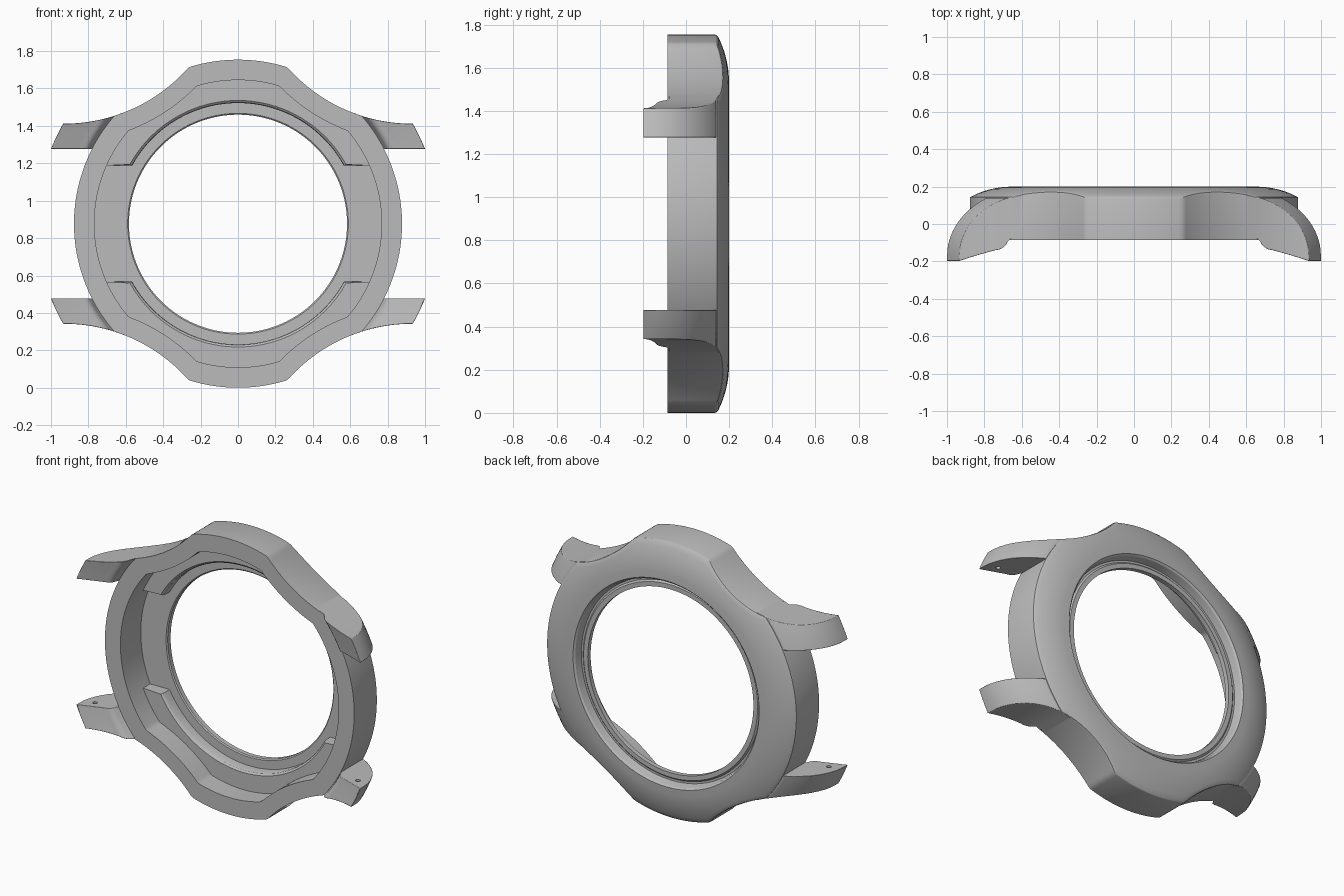
import bpy, bmesh
from math import sin, cos, asin, acos, atan2, sqrt, pi, hypot

if "Cube" in bpy.data.objects:
    bpy.data.objects.remove(bpy.data.objects["Cube"])

MID = 0.877           # height of the case centre, also its radius
FRONT = -0.085        # plane of the open front rim
FLOOR = 0.12          # cavity floor
CX, CZ = 0.93, 1.421  # centre of the concave flank scoops
SCOOP = 0.886

metal = bpy.data.materials.new("brushed_grey")
metal.use_nodes = True
metal.diffuse_color = (0.5, 0.5, 0.5, 1)
metal.node_tree.nodes["Principled BSDF"].inputs["Base Color"].default_value = (0.5, 0.5, 0.5, 1)


def scooped_radius(a, limit, scoop):
    """Circle of the given radius with four concave scoops taken out."""
    d = abs(cos(a)) * CX + abs(sin(a)) * CZ
    disc = d * d - (CX**2 + CZ**2 - scoop**2)
    return min(limit, d - sqrt(disc)) if disc > 0 else limit


def dome(r):
    """Depth of the domed back at a radius."""
    return -0.17 + 0.37 * sqrt(max(0, 1 - (max(0, r - 0.65) / 0.427) ** 2))


def polar(r, a, y):
    return (r * cos(a), y, r * sin(a))


def loft(name, sections, closed):
    """Skin a row of equal point loops."""
    bm = bmesh.new()
    rows = [[bm.verts.new(p) for p in s] for s in sections]
    n = len(rows[0])
    pairs = list(zip(rows, rows[1:]))
    if closed:
        pairs.append((rows[-1], rows[0]))
    else:
        bm.faces.new(rows[0])
        bm.faces.new(rows[-1])
    for p, q in pairs:
        for i in range(n):
            j = (i + 1) % n
            bm.faces.new((p[i], p[j], q[j], q[i]))
    bmesh.ops.recalc_face_normals(bm, faces=bm.faces)
    mesh = bpy.data.meshes.new(name)
    bm.to_mesh(mesh)
    bm.free()
    mesh.materials.append(metal)
    ob = bpy.data.objects.new(name, mesh)
    ob.location.z = MID
    bpy.context.collection.objects.link(ob)
    bpy.ops.object.select_all(action='DESELECT')
    ob.select_set(True)
    bpy.context.view_layer.objects.active = ob
    bpy.ops.object.shade_smooth_by_angle(angle=0.5)
    return ob


def mirror(ob, x, z):
    m = ob.modifiers.new("mirror", 'MIRROR')
    m.use_axis = (x, False, z)
    m.use_mirror_merge = False


# Case ring: bezel step, domed back, scooped wall, front rim and cavity
def case_section(a):
    outer = scooped_radius(a, MID, SCOOP)
    inner = scooped_radius(a, 0.768, SCOOP + 0.1)
    soft = 0.012 if abs(sin(a)) > 0.66 else 0.001
    pts = [(0.583, FLOOR + 0.006), (0.583, 0.155), (0.612, 0.155), (0.622, 0.145),
           (0.635, 0.145), (0.645, 0.19), (0.655, 0.2)]
    last = outer - soft
    pts += [(0.7 + (last - 0.7) * i / 8, dome(0.7 + (last - 0.7) * i / 8)) for i in range(9)]
    pts += [(outer - soft * 0.25, dome(outer) - soft * 0.15), (outer, dome(outer) - soft),
            (outer, FRONT), (inner, FRONT), (inner, FLOOR), (0.59, FLOOR)]
    return [polar(r, a, y) for r, y in pts]


STEPS = 360
loft("case_ring", [case_section(2 * pi * i / STEPS) for i in range(STEPS)], True)


# Raised crescent ledges inside the cavity, cut off level at the ends
def ledge_section(t):
    r0, r1, level = 0.645, 0.775, 0.31
    a0, a1 = asin(level / r0), asin(level / r1)
    a, b = a0 + (pi - 2 * a0) * t, a1 + (pi - 2 * a1) * t
    wall = scooped_radius(b, 0.768, SCOOP + 0.1) + 0.008
    return [polar(r0, a, FLOOR + 0.01), polar(r0, a, 0.07), polar(r0 + 0.004, a, 0.058),
            polar(r0 + 0.014, a, 0.05), polar(wall, b, 0.05), polar(wall, b, FLOOR + 0.01)]


ledge = loft("cavity_ledge", [ledge_section(i / 140) for i in range(141)], False)
mirror(ledge, False, True)


# Strap lugs: flat inner side, scooped outer side, dome carried on to the tip
def underside(r):
    if r < 0.885:
        return FRONT + 0.006
    if r < 0.925:
        t = (r - 0.885) / 0.04
        return FRONT - 0.055 * sqrt(1 - (1 - t) ** 2)
    return -0.14 - 0.058 * (r - 0.925) / 0.152


def lug_section(r, rows=5):
    lo = asin(0.4 / r)
    hi = atan2(CZ, CX) - acos((r * r + CX**2 + CZ**2 - SCOOP**2) / (2 * r * hypot(CX, CZ)))
    angles = [lo + (hi - lo) * i / rows for i in range(rows + 1)]
    top = dome(r) - (0.004 if r < MID else 0)
    return ([polar(r, a, top) for a in angles]
            + [polar(r, a, underside(r)) for a in reversed(angles)])


radii = [0.85, 0.876, 0.886, 0.89, 0.897, 0.91, 0.925]
radii += [0.925 + 0.152 * sin(pi / 2 * i / 10) for i in range(1, 11)]
lug = loft("strap_lug", [lug_section(r) for r in radii], False)
bevel = lug.modifiers.new("soft_edges", 'BEVEL')
bevel.width = 0.008
bevel.segments = 2
bevel.limit_method = 'ANGLE'
bevel.angle_limit = 0.8

# Strap pin hole in each lug
bpy.ops.mesh.primitive_cylinder_add(vertices=20, radius=0.014, depth=0.1,
                                    location=(0.925, -0.115, MID + 0.4))
cutter = bpy.context.object
cutter.name = "pin_hole_cutter"
cutter.data.materials.append(metal)
cutter.display_type = 'WIRE'
cutter.hide_render = True
hole = lug.modifiers.new("pin_hole", 'BOOLEAN')
hole.operation = 'DIFFERENCE'
hole.solver = 'EXACT'
hole.object = cutter
mirror(lug, True, True)
